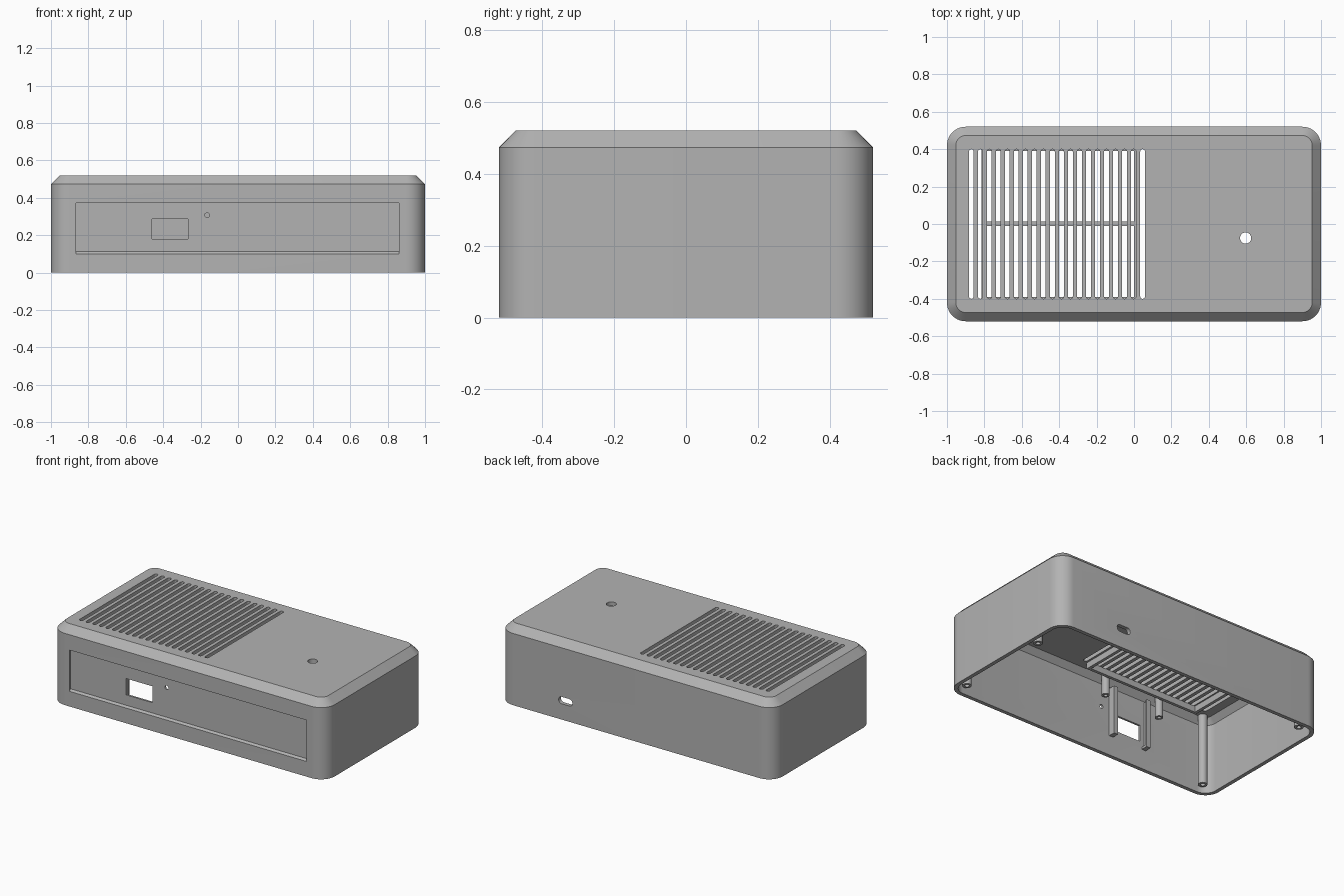
import bpy, bmesh, math
from mathutils import Matrix, Vector

cube = bpy.data.objects.get("Cube")
if cube:
    bpy.data.objects.remove(cube, do_unlink=True)

grey = bpy.data.materials.new("warm_grey_plastic")
grey.use_nodes = True
colour = (0.45, 0.45, 0.45, 1)
grey.diffuse_color = colour
grey.node_tree.nodes["Principled BSDF"].inputs["Base Color"].default_value = colour

HX, HY, H = 1.0, 0.52, 0.52      # half length, half width, height
CHAMFER, WALL = 0.047, 0.025
CEIL = H - WALL
parts = []


def finish(name, bm):
    bmesh.ops.recalc_face_normals(bm, faces=bm.faces[:])
    mesh = bpy.data.meshes.new(name)
    bm.to_mesh(mesh)
    bm.free()
    mesh.materials.append(grey)
    ob = bpy.data.objects.new(name, mesh)
    bpy.context.collection.objects.link(ob)
    parts.append(ob)
    return ob


def rounded(hx, hy, r, n=10):
    """Outline of a rounded rectangle, anticlockwise."""
    pts = []
    for k, (sx, sy) in enumerate([(1, 1), (-1, 1), (-1, -1), (1, -1)]):
        for i in range(n + 1):
            a = math.pi / 2 * (k + i / n)
            pts.append((sx * (hx - r) + r * math.cos(a), sy * (hy - r) + r * math.sin(a)))
    return pts


def prism(bm, pts, lo, hi, matrix=Matrix()):
    """Extrude a flat outline from lo to hi along local z."""
    rings = [[bm.verts.new(matrix @ Vector((x, y, z))) for x, y in pts] for z in (lo, hi)]
    bm.faces.new(rings[0][::-1])
    bm.faces.new(rings[1])
    for i in range(len(pts)):
        j = (i + 1) % len(pts)
        bm.faces.new((rings[0][i], rings[0][j], rings[1][j], rings[1][i]))


def box(bm, x0, x1, y0, y1, z0, z1):
    prism(bm, [(x0, y0), (x1, y0), (x1, y1), (x0, y1)], z0, z1)


def circle(r, n=24):
    return [(r * math.cos(math.tau * i / n), r * math.sin(math.tau * i / n)) for i in range(n)]


# Hollow shell: outer wall, chamfered lid, inner lid and inner wall
bm = bmesh.new()
levels = [(0, 0), (0, H - CHAMFER), (CHAMFER, H),
          (CHAMFER + 0.01, CEIL), (WALL, H - CHAMFER - 0.015), (WALL, 0)]
rings = [[bm.verts.new((x, y, z)) for x, y in rounded(HX - d, HY - d, 0.1 - d)] for d, z in levels]
count = len(rings[0])
for k in range(len(rings)):
    a, b = rings[k], rings[(k + 1) % len(rings)]
    if k == 2:                   # lid faces close the rings here
        bm.faces.new(a)
        bm.faces.new(b[::-1])
        continue
    for i in range(count):
        j = (i + 1) % count
        bm.faces.new((a[i], a[j], b[j], b[i]))
shell = finish("case_shell", bm)

# Cutter for the shallow front panel, with a sloped lower edge
to_front = Matrix.Rotation(math.pi / 2, 4, 'X')       # local z runs towards -y
bm = bmesh.new()
along_x = Matrix(((0, 0, 1, 0), (1, 0, 0, 0), (0, 1, 0, 0), (0, 0, 0, 1)))
depth = 0.012
prism(bm, [(-HY - depth, 0.1 - depth), (-HY + depth, 0.1 + depth), (-HY + depth, 0.372), (-HY - depth, 0.372)],
      -0.865, 0.862, along_x)
panel_cutter = finish("panel_recess_cutter", bm)

# Cutter for vents, lid hole, display window, indicator hole and rear port
bm = bmesh.new()
for i in range(20):
    prism(bm, rounded(0.0125, 0.4, 0.012, 4), CEIL - 0.02, H + 0.02,
          Matrix.Translation((-0.87 + i * 0.0482, 0, 0)))
prism(bm, circle(0.03), CEIL - 0.02, H + 0.02, Matrix.Translation((0.597, -0.075, 0)))
box(bm, -0.46, -0.268, -0.56, -0.48, 0.18, 0.288)
prism(bm, circle(0.013, 16), 0.48, 0.56, Matrix.Translation((-0.165, 0, 0.307)) @ to_front)
prism(bm, rounded(0.05, 0.023, 0.022, 6), -0.56, -0.48, Matrix.Translation((0.515, 0, 0.127)) @ to_front)
opening_cutter = finish("opening_cutter", bm)

# Apply both cuts and discard the cutters
for cutter in (panel_cutter, opening_cutter):
    mod = shell.modifiers.new("cut", 'BOOLEAN')
    mod.operation, mod.solver, mod.object = 'DIFFERENCE', 'EXACT', cutter
bpy.context.view_layer.update()
cut_mesh = bpy.data.meshes.new_from_object(shell.evaluated_get(bpy.context.evaluated_depsgraph_get()))
shell.modifiers.clear()
shell.data = cut_mesh
for cutter in (panel_cutter, opening_cutter):
    parts.remove(cutter)
    bpy.data.objects.remove(cutter, do_unlink=True)


# Screw posts with blind pilot holes
def post(name, x, y, bottom, r=0.028):
    bm = bmesh.new()
    profile = [(r, CEIL), (r, bottom), (r * 0.5, bottom), (r * 0.5, bottom + 0.08)]
    loops = [[bm.verts.new((x + u, y + v, z)) for u, v in circle(rad, 20)] for rad, z in profile]
    for a, b in zip(loops, loops[1:]):
        for i in range(20):
            j = (i + 1) % 20
            bm.faces.new((a[i], a[j], b[j], b[i]))
    bm.faces.new(loops[0])
    bm.faces.new(loops[-1])
    finish(name, bm)


for name, x, y in [("front_left", 0.905, -0.45), ("rear_left", 0.905, 0.2),
                   ("front_right", -0.905, -0.45), ("rear_right", -0.905, 0.43)]:
    post(name + "_screw_post", x, y, 0.03)
for name, x in [("left", -0.16), ("right", -0.57)]:
    post(name + "_display_post", x, -0.45, 0.36, 0.024)

# Filter frame under the vents, with a middle rib
bm = bmesh.new()
X0, X1, Y, T, Z = -0.815, 0.02, 0.41, 0.02, 0.455
for s in (-1, 1):
    box(bm, X0, X1, min(s * Y, s * (Y - T)), max(s * Y, s * (Y - T)), Z, CEIL)
box(bm, X0, X0 + T, T - Y, Y - T, Z, CEIL)
box(bm, X1 - T, X1, T - Y, Y - T, Z, CEIL)
box(bm, X0 + T, X1 - T, -0.012, 0.014, Z + 0.01, CEIL)
finish("filter_frame", bm)

# L-shaped rails either side of the display window, with bottom stops
inner = -HY + WALL
for name, x, s in [("left", -0.225, -1), ("right", -0.505, 1)]:
    bm = bmesh.new()

    def strip(a, b, y0, y1, z0, z1):
        box(bm, min(x + s * a, x + s * b), max(x + s * a, x + s * b), inner + y0, inner + y1, z0, z1)

    strip(0, 0.014, -0.005, 0.045, 0.13, 0.45)
    strip(0.014, 0.03, 0.032, 0.045, 0.13, 0.45)
    strip(0.014, 0.03, -0.005, 0.032, 0.13, 0.145)
    finish(name + "_display_rail", bm)

# Smooth round surfaces, keep hard edges
bpy.ops.object.select_all(action='DESELECT')
for ob in parts:
    ob.select_set(True)
bpy.context.view_layer.objects.active = shell
bpy.ops.object.shade_smooth_by_angle(angle=math.radians(30))
